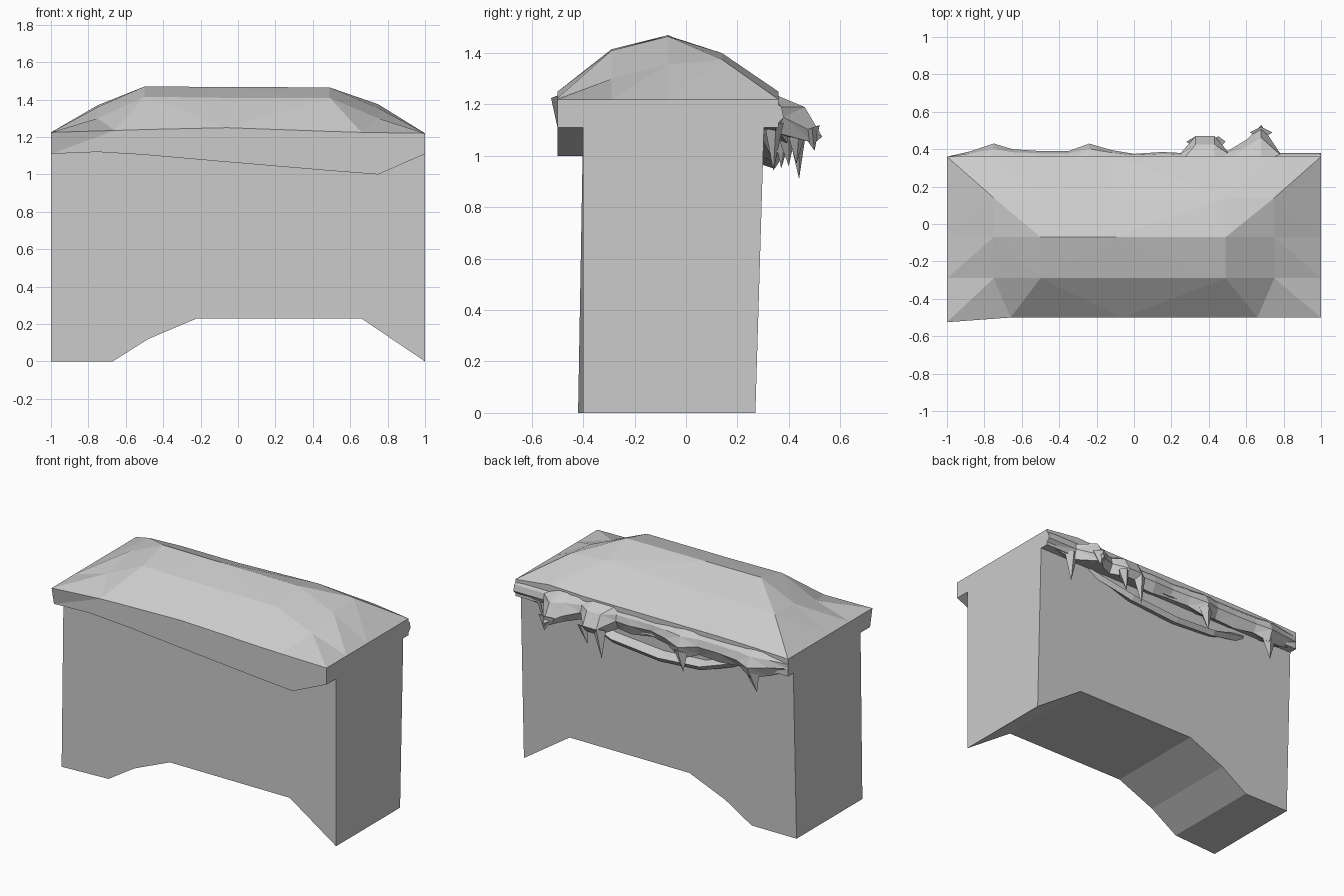
import bpy, bmesh
from mathutils import Vector

if "Cube" in bpy.data.objects:
    bpy.data.objects.remove(bpy.data.objects["Cube"])


def finish(name, bm):
    bmesh.ops.remove_doubles(bm, verts=bm.verts, dist=1e-4)
    bmesh.ops.recalc_face_normals(bm, faces=bm.faces)
    me = bpy.data.meshes.new(name)
    bm.to_mesh(me)
    bm.free()
    ob = bpy.data.objects.new(name, me)
    bpy.context.collection.objects.link(ob)
    return ob


def loft(name, sections):
    """Skin closed cross-sections, splitting each quad along its higher diagonal."""
    bm = bmesh.new()
    rings = [[bm.verts.new(p) for p in s] for s in sections]
    n = len(rings[0])
    for a, b in zip(rings, rings[1:]):
        for i in range(n):
            j = (i + 1) % n
            p, q, r, s = a[i], a[j], b[j], b[i]
            if p.co.z + r.co.z >= q.co.z + s.co.z:
                tris = ((p, q, r), (p, r, s))
            else:
                tris = ((p, q, s), (q, r, s))
            for t in tris:
                bm.faces.new(t)
    bm.faces.new(rings[0])
    bm.faces.new(rings[-1])
    return finish(name, bm)


# Wall body: arched profile, back leaning slightly outwards
profile = [(-1, 0), (-.67, 0), (-.48, .12), (-.22, .23), (.66, .23), (1, 0), (1, 1.14), (-1, 1.14)]
front = [Vector((x, -.42 if (x, z) == (-1, 0) else -.40, z)) for x, z in profile]
back = [Vector((x, .27 + .03 * z, z)) for x, z in profile]
bm = bmesh.new()
f = [bm.verts.new(p) for p in front]
b = [bm.verts.new(p) for p in back]
bm.faces.new(f)
bm.faces.new(b)
for i in range(len(f)):
    j = (i + 1) % len(f)
    bm.faces.new((f[i], f[j], b[j], b[i]))
finish("wall", bm)

# Snow cap: x, front-edge x, front lower z, then heights from front to back
rows = [-.50, -.29, -.07, .14, .36]
columns = [
    (-1, -1, 1.11, (1.225, 1.225, 1.225, 1.225, 1.225)),
    (-.75, -.66, 1.12, (1.235, 1.30, 1.36, 1.37, 1.235)),
    (-.50, -.50, 1.105, (1.24, 1.415, 1.47, 1.38, 1.24)),
    (-.10, -.06, 1.07, (1.25, 1.41, 1.468, 1.38, 1.24)),
    (.49, .49, 1.02, (1.23, 1.41, 1.465, 1.40, 1.24)),
    (.75, .66, 1.00, (1.225, 1.30, 1.355, 1.375, 1.25)),
    (1, 1, 1.11, (1.22, 1.22, 1.22, 1.22, 1.22)),
]
sections = []
for x, fx, zb, heights in columns:
    corner = -.525 if x == -1 else -.50
    s = [(x, -.38, zb), (x, -.50, zb)]
    s += [(fx if i == 0 else x, corner if i == 0 else y, z)
          for i, (y, z) in enumerate(zip(rows, heights))]
    s += [(x, .36, 1.11), (x, .27, 1.11)]
    sections.append(s)
loft("snow_cap", sections)

# Drooping lip along the back edge: x, outer y, lowest z
lip = [(-1, .36, 1.13), (-.87, .39, 1.08), (-.75, .43, 1.05), (-.65, .40, 1.09),
       (-.50, .39, 1.07), (-.35, .39, 1.08), (-.24, .43, 1.04), (-.12, .395, 1.09),
       (0, .375, 1.10), (.15, .385, 1.08), (.25, .38, 1.09), (.33, .47, 1.06),
       (.43, .47, 1.06), (.50, .39, 1.09), (.60, .45, 1.07), (.68, .53, 1.05),
       (.78, .38, 1.09), (1, .38, 1.12)]
loft("back_lip", [[(x, .33, 1.22 if abs(x) == 1 else 1.245),
                   (x, .36 + .6 * (y - .36), 1.19),
                   (x, y, 1.16 - .5 * (y - .36)),
                   (x, y - .03, z),
                   (x, .29, 1.11)] for x, y, z in lip])

# Thin ledge of snow under the lip on the back wall
ledge = [(-.62, .31, 1.05), (-.35, .36, .97), (-.05, .365, .95), (.30, .36, .98), (.62, .31, 1.08)]
loft("under_ledge", [[(x, .285, z + .06), (x, y, z + .03), (x, y - .02, z), (x, .285, z + .02)]
                     for x, y, z in ledge])


# Icicles: four-sided tapering spikes
def icicle(base, tip, width):
    bm = bmesh.new()
    x, y, z = base
    ring = [bm.verts.new(p) for p in ((x - width, y, z), (x, y - .04, z - .02),
                                      (x + width, y, z), (x, y + .03, z + .01))]
    end = bm.verts.new(tip)
    bm.faces.new(ring)
    for i in range(4):
        bm.faces.new((ring[i], ring[(i + 1) % 4], end))
    finish("icicle", bm)


for base, tip, width in [((.68, .49, 1.11), (.69, .50, 1.02), .06),
                         ((.45, .44, 1.09), (.42, .43, .97), .04),
                         ((.33, .44, 1.10), (.31, .44, .91), .05),
                         ((-.24, .40, 1.09), (-.26, .40, .96), .05),
                         ((-.75, .39, 1.10), (-.78, .37, .95), .06),
                         ((.80, .35, 1.12), (.79, .34, .94), .05)]:
    icicle(base, tip, width)
